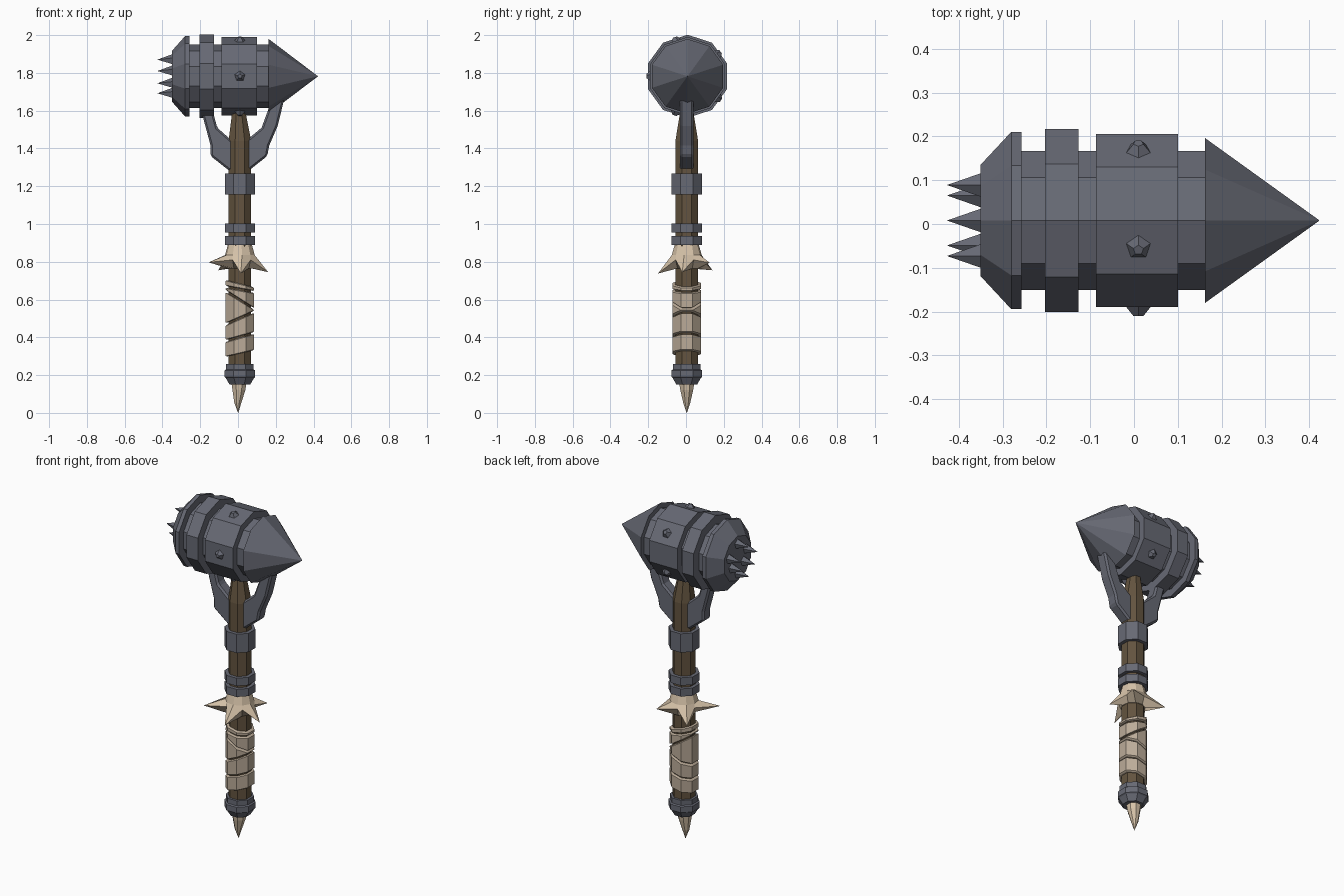
import bpy, bmesh, math
from mathutils import Vector, Matrix

if "Cube" in bpy.data.objects:
    bpy.data.objects.remove(bpy.data.objects["Cube"])

def material(name, rgb):
    m = bpy.data.materials.new(name)
    m.diffuse_color = (*rgb, 1)
    m.use_nodes = True
    m.node_tree.nodes["Principled BSDF"].inputs["Base Color"].default_value = m.diffuse_color
    return m

METAL = material("grey_metal", (0.135, 0.142, 0.175))
WOOD = material("brown_wood", (0.125, 0.088, 0.05))
BONE = material("pale_bone", (0.68, 0.55, 0.40))
WRAP = material("tan_wrap", (0.50, 0.41, 0.315))

def finish(bm, name, mat):
    bmesh.ops.recalc_face_normals(bm, faces=bm.faces)
    me = bpy.data.meshes.new(name)
    bm.to_mesh(me)
    bm.free()
    me.materials.append(mat)
    ob = bpy.data.objects.new(name, me)
    bpy.context.collection.objects.link(ob)
    return ob

def loft(name, rings, mat):
    """Skin a list of equal-length point rings and cap both ends."""
    bm = bmesh.new()
    vs = [[bm.verts.new(p) for p in r] for r in rings]
    n = len(vs[0])
    for a, b in zip(vs, vs[1:]):
        for i in range(n):
            j = (i + 1) % n
            bm.faces.new((a[i], a[j], b[j], b[i]))
    bm.faces.new(vs[0])
    bm.faces.new(vs[-1])
    return finish(bm, name, mat)

CX, CY, CZ = 0.01, 0.004, 1.782      # shaft centre and head height
HY = 0.008                           # head centre in y

def head_ring(x, r):
    return [(x, HY + r * math.sin(k * math.tau / 10), CZ + r * math.cos(k * math.tau / 10))
            for k in range(10)]

def oct_ring(w, zfun, cx=CX):
    r = w / math.cos(math.pi / 8)
    pts = []
    for k in range(8):
        a = math.pi / 8 + k * math.pi / 4
        x = r * math.cos(a)
        pts.append((cx + x, CY + r * math.sin(a), zfun(x)))
    return pts

def oct_part(name, profile, mat):
    return loft(name, [oct_ring(w, lambda x, z=z: z, cx) for z, w, cx in profile], mat)

# Head: ten-sided barrel with flange, bands and cone
loft("head_barrel", [head_ring(x, r) for x, r in [
    (-0.35, 0.134), (-0.28, 0.213), (-0.257, 0.213), (-0.257, 0.167), (-0.203, 0.167),
    (-0.203, 0.22), (-0.127, 0.22), (-0.127, 0.167), (-0.087, 0.167), (-0.087, 0.208),
    (0.10, 0.208), (0.10, 0.167), (0.162, 0.167), (0.162, 0.198), (0.423, 0.0005)]], METAL)

def cone(name, base, direction, r1, r2, depth, sides, mat):
    bm = bmesh.new()
    d = Vector(direction).normalized()
    rot = d.to_track_quat('Z', 'Y').to_matrix().to_4x4()
    bmesh.ops.create_cone(bm, cap_ends=True, segments=sides, radius1=r1, radius2=r2, depth=depth,
                          matrix=Matrix.Translation(Vector(base) + d * depth / 2) @ rot)
    return finish(bm, name, mat)

# Studs on every other face of the wide band
for k in range(5):
    a = math.radians(-18 + 72 * k)
    d = Vector((0, math.sin(a), math.cos(a)))
    cone(f"stud_{k}", Vector((0.01, HY, CZ)) + d * 0.193, d, 0.033, 0.012, 0.025, 5, METAL)

# Spikes on the striking face
for k, (y, z) in enumerate([(0, 0.088), (0.081, 0.028), (-0.081, 0.028),
                            (0.057, -0.037), (-0.057, -0.037), (0, -0.09)]):
    cone(f"face_spike_{k}", (-0.345, HY + y, CZ + z), (-1, 0, 0), 0.03, 0, 0.082, 5, METAL)

# Wooden shaft
oct_part("shaft", [(0.17, 0.06, CX), (1.44, 0.06, CX), (1.60, 0.034, 0.004),
                   (1.66, 0.03, 0.004)], WOOD)

# Metal collars and pommel cap
for name, z0, z1 in [("upper_collar", 1.155, 1.268), ("middle_collar", 0.956, 1.003),
                     ("lower_collar", 0.89, 0.936)]:
    oct_part(name, [(z0, 0.08, CX), (z1, 0.08, CX)], METAL)
oct_part("pommel_cap", [(0.15, 0.055, CX), (0.185, 0.075, CX), (0.19, 0.081, CX), (0.225, 0.081, CX),
                        (0.23, 0.073, CX), (0.26, 0.073, CX)], METAL)

# Bent bone tip
oct_part("pommel_spike", [(0.16, 0.04, 0.005), (0.12, 0.034, 0.005), (0.055, 0.019, -0.001),
                          (0.0, 0.001, 0.001)], BONE)

# Bone star guard with five drooping points
tips = [(0.160, -0.02, 0.745), (0.11, 0.125, 0.795), (-0.105, 0.14, 0.755),
        (-0.155, -0.105, 0.797), (0.015, -0.148, 0.738)]
top, mid, low = [], [], []
for k, t in enumerate(tips):
    a = math.radians(-10 + 72 * k)
    for half in (0, 1):
        b = a + half * math.radians(36)
        c, s = math.cos(b), math.sin(b)
        top.append((CX + 0.064 * c, CY + 0.064 * s, 0.892))
        mid.append((CX + 0.082 * c, CY + 0.082 * s, 0.81) if half else t)
        low.append((CX + 0.068 * c, CY + 0.068 * s, 0.765))
upper = [(CX + (p[0] - CX) * 1.25, CY + (p[1] - CY) * 1.25, 0.835) for p in top]
loft("star_guard", [top, upper, mid, low], BONE)

# Grip wraps: slanted bands (left/right heights of bottom and top edges)
for k, (b0, b1, t0, t1) in enumerate([
        (0.672, 0.645, 0.703, 0.665), (0.650, 0.555, 0.662, 0.635), (0.474, 0.540, 0.640, 0.547),
        (0.386, 0.428, 0.464, 0.530), (0.297, 0.332, 0.376, 0.418)]):
    def slant(l, r, off=0.0):
        return lambda x: (l + r) / 2 + (r - l) * x / 0.15 + off
    e = 0.004
    loft(f"grip_wrap_{k}", [oct_ring(0.068, slant(b0, b1)), oct_ring(0.075, slant(b0, b1, e)),
                            oct_ring(0.075, slant(t0, t1, -e)), oct_ring(0.068, slant(t0, t1))], WRAP)

# Forked metal brackets under the head
left = [(-0.02, 1.28), (-0.05, 1.285), (-0.145, 1.36), (-0.145, 1.415), (-0.20, 1.62),
        (-0.145, 1.64), (-0.11, 1.51), (-0.02, 1.43)]
right = [(0.03, 1.28), (0.06, 1.285), (0.155, 1.36), (0.165, 1.415), (0.21, 1.52), (0.247, 1.67),
         (0.18, 1.66), (0.125, 1.51), (0.03, 1.43)]
for name, prof in [("left_bracket", left), ("right_bracket", right)]:
    ob = loft(name, [[(x, CY + s * 0.036, z) for x, z in prof] for s in (-1, 1)], METAL)
    bev = ob.modifiers.new("chamfer", 'BEVEL')
    bev.width = 0.01
    bev.segments = 1
